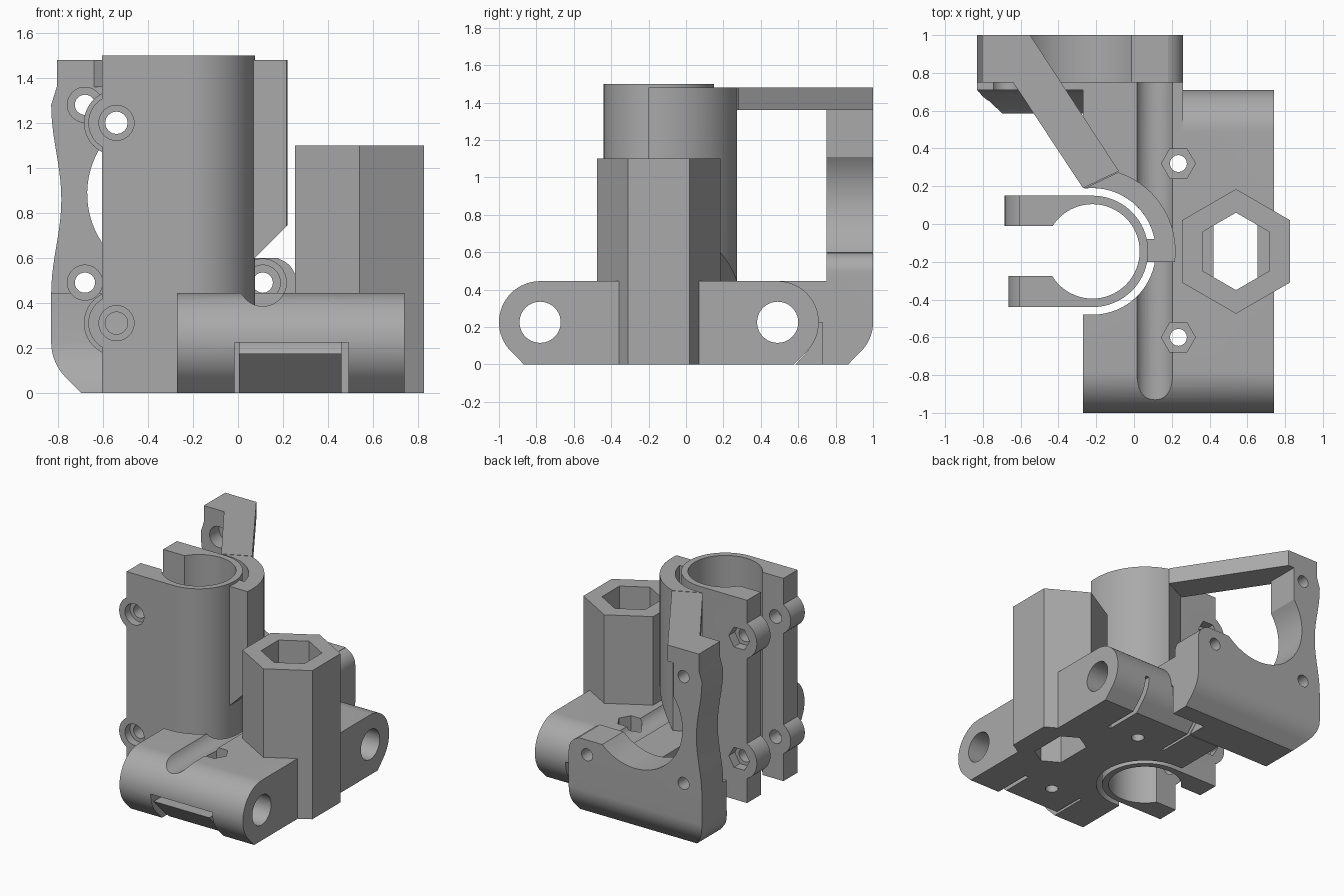
import bpy, bmesh
from math import sin, cos, pi, radians

if "Cube" in bpy.data.objects:
    bpy.data.objects.remove(bpy.data.objects["Cube"])

grey = bpy.data.materials.new("plain_grey")
grey.use_nodes = True
COLOUR = (0.4, 0.4, 0.4, 1)
grey.diffuse_color = COLOUR
grey.node_tree.nodes["Principled BSDF"].inputs["Base Color"].default_value = COLOUR


def arc(cu, cv, r, a, b, n=24):
    steps = [radians(a + (b - a) * i / n) for i in range(n + 1)]
    return [(cu + r * cos(t), cv + r * sin(t)) for t in steps]


def prism(name, pts, axis, lo, hi):
    """Extrude a closed 2D outline along one axis."""
    place = {"x": lambda u, v, w: (w, u, v),
             "y": lambda u, v, w: (u, w, v),
             "z": lambda u, v, w: (u, v, w)}[axis]
    bm = bmesh.new()
    ends = [[bm.verts.new(place(u, v, w)) for u, v in pts] for w in (lo, hi)]
    for ring in ends:
        bm.faces.new(ring)
    n = len(pts)
    for i in range(n):
        j = (i + 1) % n
        bm.faces.new((ends[0][i], ends[0][j], ends[1][j], ends[1][i]))
    bmesh.ops.recalc_face_normals(bm, faces=bm.faces)
    mesh = bpy.data.meshes.new(name)
    bm.to_mesh(mesh)
    bm.free()
    mesh.materials.append(grey)
    ob = bpy.data.objects.new(name, mesh)
    bpy.context.collection.objects.link(ob)
    return ob


def rod(cu, cv, r, axis, lo, hi, sides=40, turn=0):
    return prism("tool", arc(cu, cv, r, turn, turn + 360, sides)[:-1], axis, lo, hi)


def box(x0, x1, y0, y1, z0, z1):
    return prism("tool", [(x0, y0), (x1, y0), (x1, y1), (x0, y1)], "z", z0, z1)


def activate(ob):
    bpy.ops.object.select_all(action="DESELECT")
    ob.select_set(True)
    bpy.context.view_layer.objects.active = ob


def combine(ob, operation, *tools):
    for tool in tools:
        mod = ob.modifiers.new("combine", "BOOLEAN")
        mod.operation, mod.solver, mod.object = operation, "EXACT", tool
        activate(ob)
        bpy.ops.object.modifier_apply(modifier=mod.name)
        bpy.data.objects.remove(tool)


ROD_Z, ROUND = 0.225, 0.22
FRONT_Y, BACK_Y = -0.78, 0.49
CX, CY = -0.22, -0.145          # bearing centre
HX = 0.54                       # hexagon column centre
BOLT_X, BOLT_Z = 0.11, 0.49     # low motor bolt
SLIT = (-0.015, 0.49)

# Base block with a teardrop rounding around each cross rod
profile = (arc(BACK_Y, ROD_Z, ROUND, -45, 90) + arc(FRONT_Y, ROD_Z, ROUND, 90, 225)
           + [(FRONT_Y - 0.087, 0), (BACK_Y + 0.087, 0)])
base = prism("base", profile, "x", -0.27, 0.74)
combine(base, "UNION", box(-0.27, 0.26, 0.45, 0.76, ROD_Z, 0.445))
combine(base, "DIFFERENCE",
        rod(CX, CY, 0.335, "z", -1, 1, 64),
        box(-0.4, CX, -0.48, 0.19, -1, 1),
        rod(BOLT_X, BOLT_Z, 0.105, "y", -1.1, 0.755))
for y in (FRONT_Y, BACK_Y):
    combine(base, "DIFFERENCE", rod(y, ROD_Z, 0.11, "x", -1, 1))

# Nut traps and screw holes in the base
for y in (-0.6, 0.32):
    combine(base, "DIFFERENCE",
            rod(0.235, y, 0.09, "z", 0.32, 0.6, 6),
            rod(0.235, y, 0.045, "z", -0.1, 0.6, 16))

# Slits that free a clamping flap under each rod
for y0, y1 in ((-1.1, -0.58), (0.3, 0.73)):
    combine(base, "DIFFERENCE",
            box(SLIT[0], 0.005, y0, y1, -0.1, ROD_Z),
            box(0.46, SLIT[1], y0, y1, -0.1, ROD_Z))
combine(base, "DIFFERENCE",
        box(*SLIT, -1.1, -0.86, 0.175, ROD_Z),
        prism("tool", [(-0.82, 0), (-0.995, 0.175), (-1.1, 0.175), (-1.1, -0.1), (-0.82, -0.1)],
              "x", 0.0, 0.47))

# Hexagonal nut column
column = prism("hex_column", arc(HX, CY, 0.33, 30, 390, 6)[:-1], "z", 0, 1.1)


def hex_bore():
    return rod(HX, CY, 0.205, "z", 0.44, 1.3, 6, 30)


def narrow_bore():
    tool = rod(HX, CY, 0.205, "z", -0.2, 0.5, 6, 30)
    combine(tool, "INTERSECT", box(0.42, 0.655, -1, 1, -0.3, 0.6))
    return tool


for part in (base, column):
    combine(part, "DIFFERENCE", hex_bore(), narrow_bore())

# Split bearing clamp
outline = [(-0.605, -0.44)] + arc(CX, CY, 0.295, -90, 90, 40) + [(-0.605, 0.15)]
clamp = prism("bearing_clamp", outline, "z", 0, 1.5)
SCREW_X, SCREWS = -0.54, (0.31, 1.2)
for z in SCREWS:
    combine(clamp, "UNION",
            rod(SCREW_X, z, 0.125, "y", -0.44, -0.2),
            rod(SCREW_X, z, 0.145, "y", -0.1, 0.15))
combine(clamp, "DIFFERENCE",
        rod(CX, CY, 0.25, "z", -1, 2, 64),
        box(-1, CX, -0.275, -0.01, -1, 2))
for z in SCREWS:
    combine(clamp, "DIFFERENCE",
            rod(SCREW_X, z, 0.05, "y", -1, 1, 16),
            rod(SCREW_X, z, 0.078, "y", -0.6, -0.38),
            rod(SCREW_X, z, 0.085, "y", 0.08, 0.3, 6))

# Curved shell behind the clamp, bridged to it at one end
outline = (arc(CX, CY, 0.44, -7.2, 72) + arc(CX, CY, 0.335, 98, 11.2)
           + [(0.055, -0.08), (0.055, -0.2)])
shell = prism("outer_shell", outline, "z", 0.3, 1.48)
combine(shell, "DIFFERENCE",
        prism("tool", [(-0.3, 0.225), (0.4, 0.925), (0.4, 0.225)], "y", -1, 1))

# Motor plate: front outline crossed with side outline
CUT_X, CUT_Z = -0.28, 0.885
wave = [(-0.83 + 0.045 * sin(pi * i / 20) ** 2, 0.44 + 0.042 * i) for i in range(21)]
outline = ([(0.26, 0), (-0.697, 0)] + arc(-0.61, ROD_Z, ROUND, 225, 180, 10) + wave
           + [(-0.805, 1.36), (-0.805, 1.48), (-0.6, 1.48)]
           + arc(CUT_X, CUT_Z, 0.39, 145, 313, 40)
           + [(0.18, 0.6)] + arc(0.15, 0.49, 0.11, 75, 0, 10))
plate = prism("motor_plate", outline, "y", 0.5, 1.1)
side = ([(0.585, 0), (0.65, 0.07), (0.695, 0.15), (0.71, ROD_Z), (0.71, 0.445),
         (0.75, 0.445), (0.75, 1.48), (1, 1.48)]
        + arc(0.78, ROD_Z, ROUND, 0, -45, 12) + [(0.867, 0)])
combine(plate, "INTERSECT", prism("tool", side, "x", -1, 1))
combine(plate, "DIFFERENCE",
        box(*SLIT, 0.4, 0.73, -0.1, ROD_Z),
        rod(BOLT_X, BOLT_Z, 0.105, "y", 0.4, 0.8))
for x, z in ((-0.68, 1.28), (-0.68, BOLT_Z), (BOLT_X, BOLT_Z)):
    combine(plate, "DIFFERENCE",
            rod(x, z, 0.045, "y", 0.4, 1.2, 24),
            rod(x, z, 0.078, "y", 0.4, 0.86))

# Strut from the shell to the plate
strut = prism("top_strut", [(-0.64, 0.75), (-0.27, 0.19), (-0.08, 0.28), (-0.55, 1), (-0.64, 1)],
              "z", 1.36, 1.48)

# Smooth curved faces, keep the edges crisp
for part in (base, column, clamp, shell, plate, strut):
    activate(part)
    bpy.ops.object.shade_smooth_by_angle(angle=radians(30))
